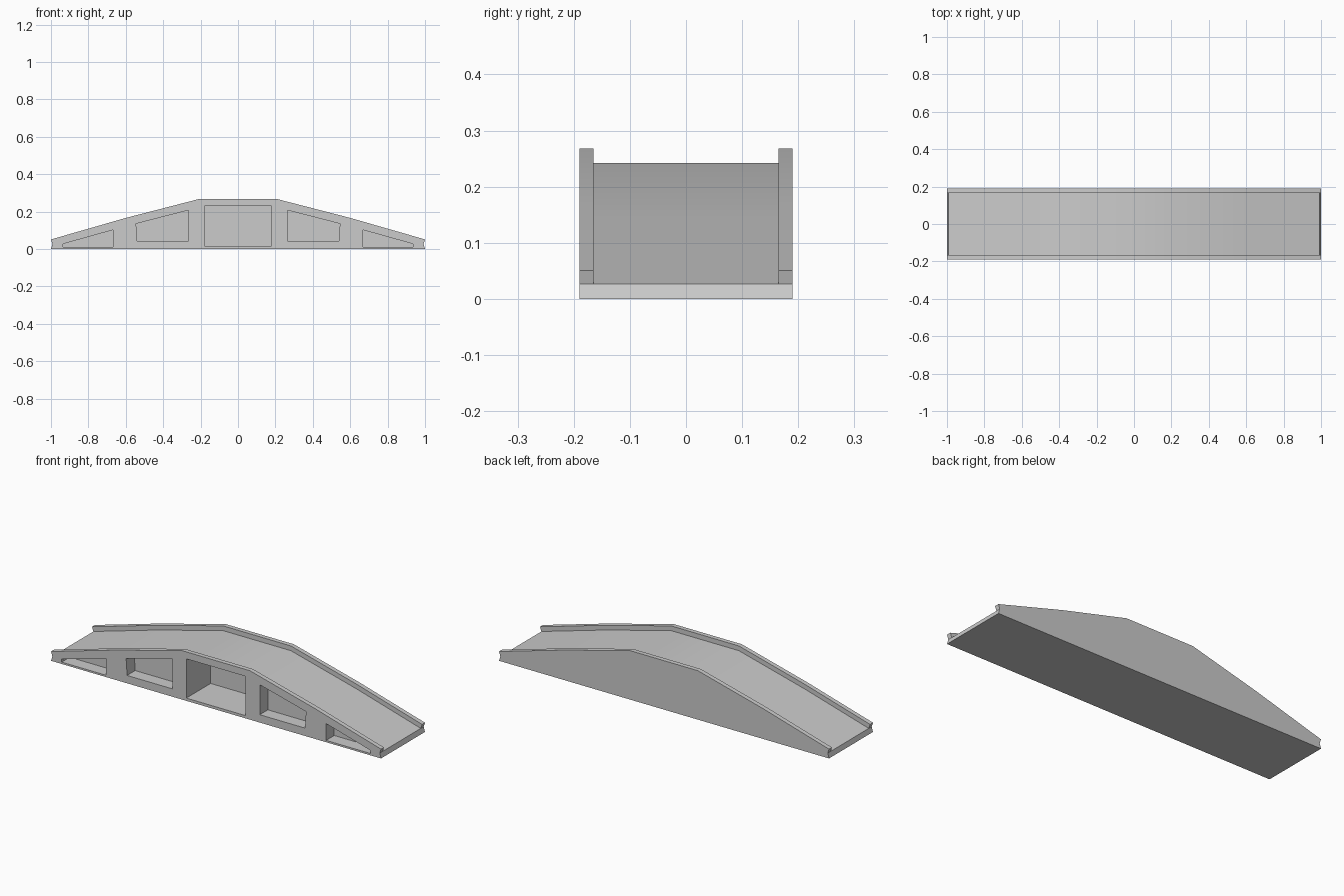
import bpy, bmesh, math

if "Cube" in bpy.data.objects:
    bpy.data.objects.remove(bpy.data.objects["Cube"])


def prism(name, profile, y0, y1):
    """Extrude an x-z outline from y0 to y1."""
    bm = bmesh.new()
    face = bm.faces.new([bm.verts.new((x, y0, z)) for x, z in profile])
    out = bmesh.ops.extrude_face_region(bm, geom=[face])
    moved = [g for g in out["geom"] if isinstance(g, bmesh.types.BMVert)]
    bmesh.ops.translate(bm, verts=moved, vec=(0, y1 - y0, 0))
    bmesh.ops.recalc_face_normals(bm, faces=bm.faces)
    mesh = bpy.data.meshes.new(name)
    bm.to_mesh(mesh)
    bm.free()
    ob = bpy.data.objects.new(name, mesh)
    bpy.context.collection.objects.link(ob)
    return ob


def mirrored(half):
    """Close a right-hand outline with its left-hand copy."""
    return half + [(-x, z) for x, z in reversed(half)]


def cut(target, cutter):
    cutter.hide_render = True
    mod = target.modifiers.new("cut", 'BOOLEAN')
    mod.operation = 'DIFFERENCE'
    mod.solver = 'EXACT'
    mod.object = cutter
    bpy.context.view_layer.objects.active = target
    bpy.ops.object.modifier_apply(modifier=mod.name)
    bpy.data.objects.remove(cutter, do_unlink=True)


WIDTH, DECK = 0.19, 0.165

# Bridge body with pinched ends
body = prism("bridge_body", mirrored(
    [(1, 0), (0.992, 0.027), (1, 0.051), (0.6, 0.166), (0.205, 0.268)]), -WIDTH, WIDTH)

# Sunken roadway between the two kerbs
cut(body, prism("roadway_cutter", mirrored(
    [(1.1, 0.5), (1.1, -0.004), (0.992, 0.027), (0.6, 0.14), (0.205, 0.242)]), -DECK, DECK))

# Deep central recess on the front
cut(body, prism("middle_recess_cutter",
                [(-0.18, 0.015), (0.18, 0.015), (0.18, 0.23), (-0.18, 0.23)], -0.3, 0.02))

# Shallow side recesses, mirrored left and right
recesses = [
    [(0.265, 0.043), (0.539, 0.043), (0.545, 0.135), (0.265, 0.207)],
    [(0.667, 0.01), (0.935, 0.01), (0.935, 0.027), (0.667, 0.102)],
]
for outline in recesses:
    for side in (1, -1):
        cut(body, prism("side_recess_cutter", [(side * x, z) for x, z in outline],
                        -0.3, -WIDTH + 0.07))

# Soft shading along the slopes, sharp corners kept
bpy.ops.object.select_all(action='DESELECT')
body.select_set(True)
bpy.context.view_layer.objects.active = body
bpy.ops.object.shade_smooth_by_angle(angle=math.radians(30))
